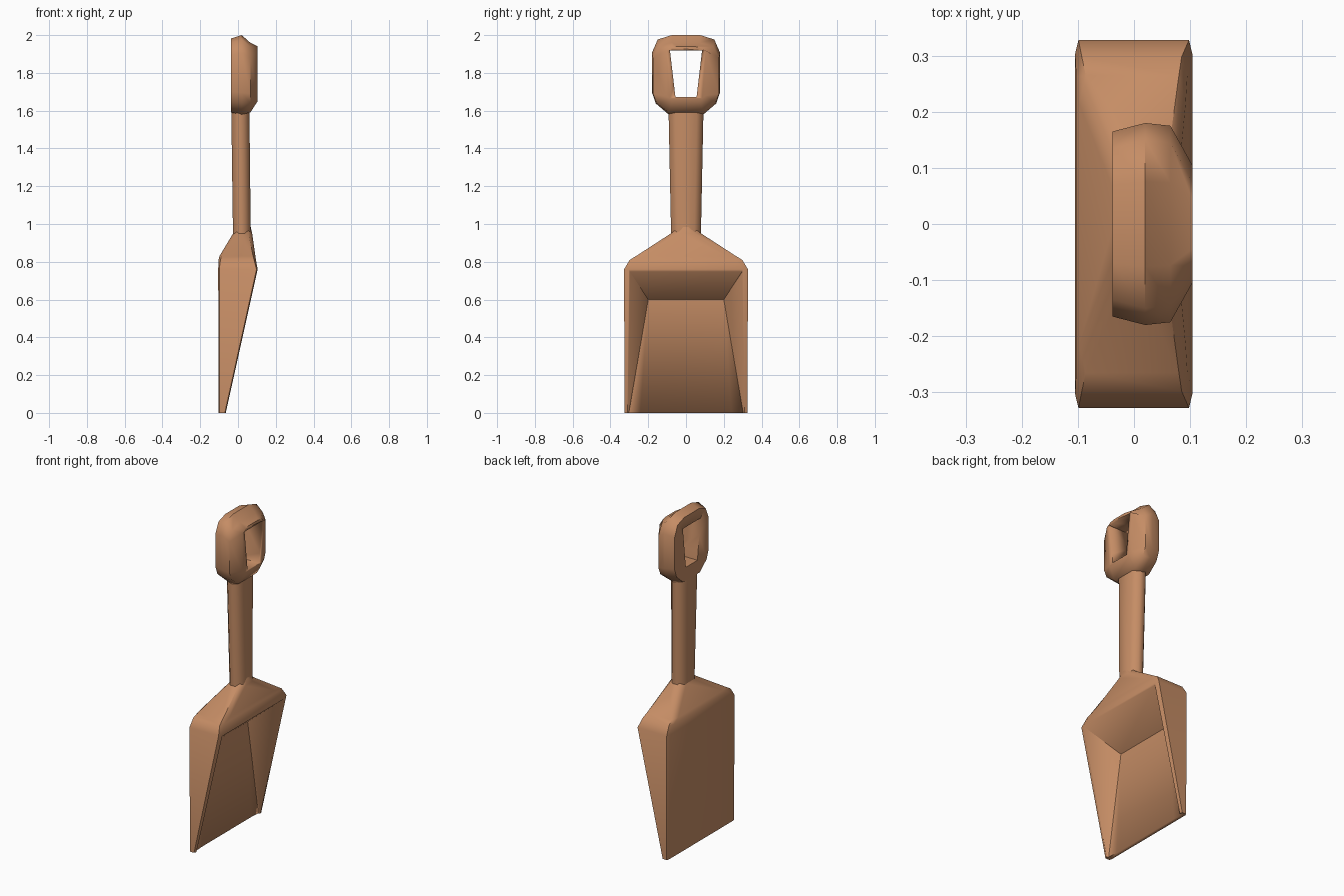
import bpy, bmesh, math

if "Cube" in bpy.data.objects:
    bpy.data.objects.remove(bpy.data.objects["Cube"])

plastic = bpy.data.materials.new("terracotta_brown")
plastic.diffuse_color = (0.56, 0.265, 0.13, 1)
plastic.use_nodes = True
plastic.node_tree.nodes["Principled BSDF"].inputs["Base Color"].default_value = plastic.diffuse_color


def make_object(name, bm, angle=50):
    bmesh.ops.recalc_face_normals(bm, faces=bm.faces[:])
    me = bpy.data.meshes.new(name)
    bm.to_mesh(me)
    bm.free()
    me.materials.append(plastic)
    ob = bpy.data.objects.new(name, me)
    bpy.context.collection.objects.link(ob)
    bpy.ops.object.select_all(action='DESELECT')
    ob.select_set(True)
    bpy.context.view_layer.objects.active = ob
    bpy.ops.object.shade_smooth_by_angle(angle=math.radians(angle))
    return ob


def loft(rings):
    """Closed solid through rings of equal point count."""
    bm = bmesh.new()
    vs = [[bm.verts.new(p) for p in r] for r in rings]
    n = len(vs[0])
    for a, b in zip(vs, vs[1:]):
        for i in range(n):
            j = (i + 1) % n
            bm.faces.new((a[i], a[j], b[j], b[i]))
    bm.faces.new(vs[0])
    bm.faces.new(vs[-1])
    return bm


def hull(points):
    bm = bmesh.new()
    for p in points:
        bm.verts.new(p)
    bmesh.ops.convex_hull(bm, input=bm.verts[:])
    return bm


def cut(target, cutter):
    m = target.modifiers.new("cut", 'BOOLEAN')
    m.operation = 'DIFFERENCE'
    m.solver = 'EXACT'
    m.object = cutter
    bpy.context.view_layer.objects.active = target
    bpy.ops.object.modifier_apply(modifier=m.name)
    bpy.data.objects.remove(cutter)


def octagon(z, x0, x1, hy, cx, cy):
    """Chamfered rectangle at height z."""
    half = [(x0, hy - cy), (x0 + cx, hy), (x1 - cx, hy), (x1, hy - cy)]
    return [(x, y, z) for x, y in half] + [(x, -y, z) for x, y in reversed(half)]


# scoop body with sloping shoulders
scoop = make_object("scoop", loft([
    octagon(0.00, -0.102, -0.065, 0.325, 0.005, 0.014),
    octagon(0.76, -0.105, 0.104, 0.328, 0.006, 0.025),
    octagon(0.81, -0.103, 0.095, 0.298, 0.010, 0.035),
    octagon(0.83, -0.098, 0.092, 0.265, 0.012, 0.050),
    octagon(0.95, -0.026, 0.075, 0.080, 0.020, 0.045),
    octagon(0.99, -0.020, 0.066, 0.030, 0.015, 0.020)]))

# open cavity facing +x, tapering to a flat floor
pts = []
for s in (1, -1):
    pts += [(-0.080, s * 0.245, -0.05), (-0.075, s * 0.20, 0.60),
            (-0.074, s * 0.311, -0.05), (0.104, s * 0.299, 0.75),
            (0.30, s * 0.311, -0.05), (0.30, s * 0.299, 0.75)]
cut(scoop, make_object("cavity_cutter", hull(pts), 15))

# shaft
make_object("shaft", loft([
    octagon(0.90, -0.026, 0.068, 0.078, 0.030, 0.035),
    octagon(1.63, -0.036, 0.060, 0.093, 0.030, 0.035)]))


# D-shaped grip, built as outlines stacked along x
def outline(x, hy, hw, z0, z1, c):
    half = [(hw, z0), (hy - 0.02, z0 + c), (hy, z0 + 2 * c),
            (hy, z1 - 1.6 * c), (hy - 0.03, z1 - 0.4 * c), (hy * 0.42, z1)]
    return [(x, y, z) for y, z in half] + [(x, -y, z) for y, z in reversed(half)]


grip = make_object("grip", loft([
    outline(-0.038, 0.165, 0.080, 1.59, 1.982, 0.055),
    outline(0.020, 0.180, 0.092, 1.58, 2.000, 0.058),
    outline(0.065, 0.175, 0.090, 1.59, 1.960, 0.050),
    outline(0.104, 0.105, 0.075, 1.65, 1.940, 0.015)]))
hole = [(x, s * y, z) for x in (-0.2, 0.2) for s in (1, -1)
        for y, z in ((0.056, 1.672), (0.085, 1.918))]
cut(grip, make_object("grip_hole_cutter", hull(hole), 15))
